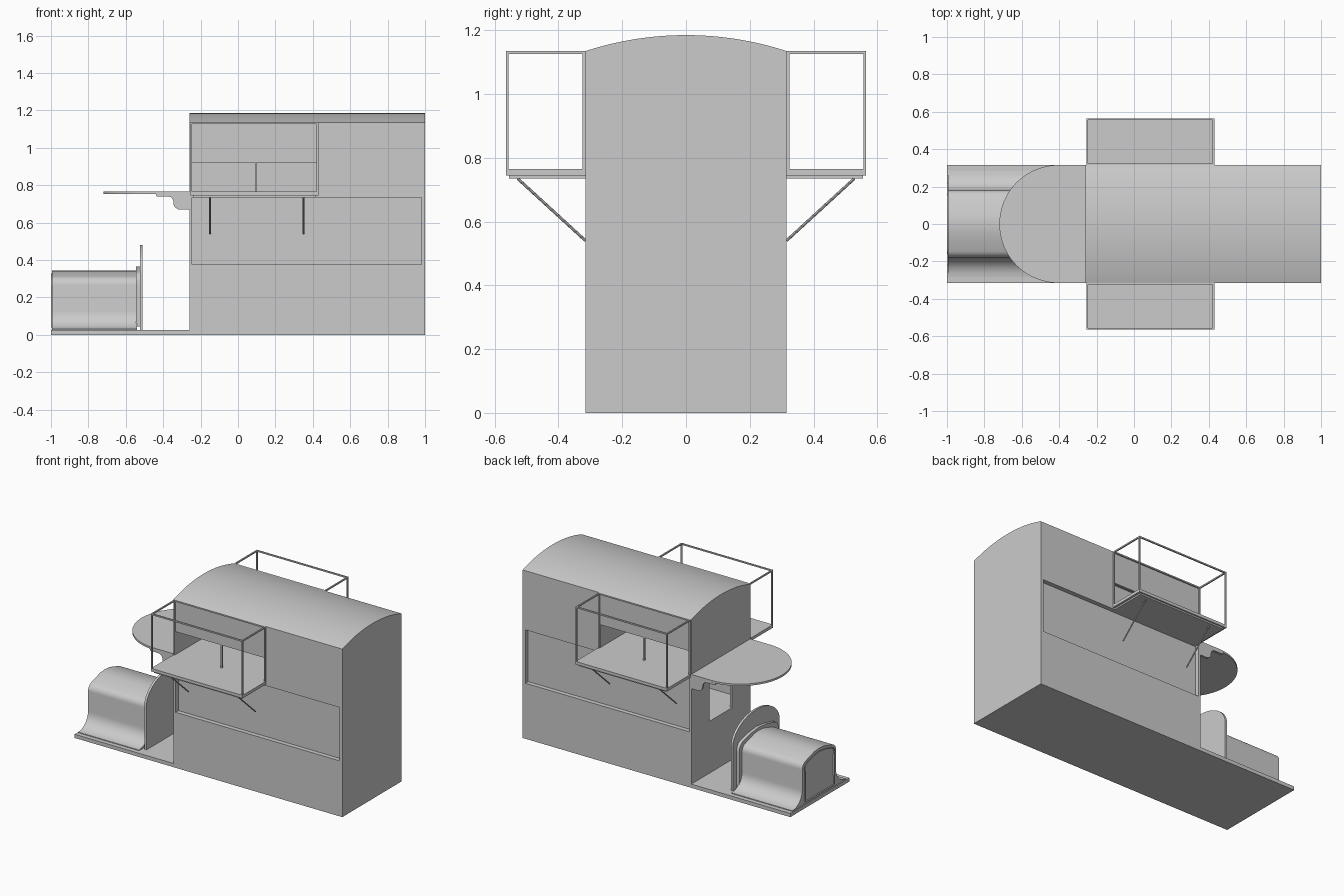
import bpy, bmesh, math
from mathutils import Vector

cube = bpy.data.objects.get("Cube")
if cube:
    bpy.data.objects.remove(cube, do_unlink=True)

grey = bpy.data.materials.new("plain_grey")
grey.use_nodes = True
colour = (0.6, 0.6, 0.6, 1)
grey.diffuse_color = colour
grey.node_tree.nodes["Principled BSDF"].inputs["Base Color"].default_value = colour


def finish(name, bm, smooth=False):
    bmesh.ops.recalc_face_normals(bm, faces=bm.faces)
    mesh = bpy.data.meshes.new(name)
    bm.to_mesh(mesh)
    bm.free()
    mesh.materials.append(grey)
    obj = bpy.data.objects.new(name, mesh)
    bpy.context.collection.objects.link(obj)
    if smooth:
        bpy.ops.object.select_all(action='DESELECT')
        obj.select_set(True)
        bpy.context.view_layer.objects.active = obj
        bpy.ops.object.shade_smooth_by_angle(angle=math.radians(35))
    return obj


def add_box(bm, x, y, z):
    corners = [[bm.verts.new((a, b, c)) for b, c in
                ((y[0], z[0]), (y[1], z[0]), (y[1], z[1]), (y[0], z[1]))] for a in x]
    bm.faces.new(corners[0])
    bm.faces.new(corners[1])
    for i in range(4):
        j = (i + 1) % 4
        bm.faces.new((corners[0][i], corners[0][j], corners[1][j], corners[1][i]))


def box(name, x, y, z):
    bm = bmesh.new()
    add_box(bm, x, y, z)
    return finish(name, bm)


def prism(name, points, axis, start, end, smooth=False, inset=0, depth=0):
    """Extrude a flat outline along an axis, optionally insetting the start cap."""
    bm = bmesh.new()

    def place(p, d):
        c = list(p)
        c.insert(axis, d)
        return bm.verts.new(c)
    a = [place(p, start) for p in points]
    b = [place(p, end) for p in points]
    cap = bm.faces.new(a)
    bm.faces.new(b)
    for i in range(len(a)):
        j = (i + 1) % len(a)
        bm.faces.new((a[i], a[j], b[j], b[i]))
    bmesh.ops.recalc_face_normals(bm, faces=bm.faces)
    if inset:
        bmesh.ops.inset_region(bm, faces=[cap], thickness=inset)
        shift = Vector((0, 0, 0))
        shift[axis] = depth
        bmesh.ops.translate(bm, verts=cap.verts, vec=shift)
    return finish(name, bm, smooth)


def rod(name, p, q, radius):
    p, q = Vector(p), Vector(q)
    bm = bmesh.new()
    bmesh.ops.create_cone(bm, cap_ends=True, segments=8, radius1=radius,
                          radius2=radius, depth=(q - p).length)
    turn = (q - p).to_track_quat('Z', 'Y').to_matrix().to_4x4()
    turn.translation = (p + q) / 2
    bmesh.ops.transform(bm, matrix=turn, verts=bm.verts)
    return finish(name, bm, True)


def arc(cx, cy, rx, ry, a, b, n=8):
    angles = [math.radians(a + (b - a) * i / n) for i in range(n + 1)]
    return [(cx + rx * math.cos(t), cy + ry * math.sin(t)) for t in angles]


def mirrored(half):
    """Close a half outline, listed from the bottom up, across its centre."""
    return half + [(-y, z) for y, z in reversed(half) if y > 0.0001]


W = 0.315
FRONT, INNER = -0.26, -0.245
SILL, DECK, FLOOR, EAVE = 0.375, 0.735, 0.765, 1.135

# Base and lower body
box("base_plate", (-1, FRONT), (-W, W), (0, 0.025))
box("lower_body", (FRONT, 1), (-W, W), (0, SILL))

# Middle storey with recessed side panels and a hollow front
box("middle_core", (0.3, 0.98), (-0.285, 0.285), (SILL, DECK))
box("middle_rear_wall", (0.98, 1), (-W, W), (SILL, DECK))
box("front_lintel", (FRONT, INNER), (-W, W), (0.69, DECK))
box("loft_floor", (FRONT, 1), (-W, W), (DECK, FLOOR))

# Upper storey
box("upper_rear_body", (0.42, 1), (-W, W), (FLOOR, EAVE))
box("upper_front_wall", (FRONT, INNER), (-W, W), (FLOOR, EAVE))
box("loft_partition", (INNER, 0.42), (-0.006, 0.006), (FLOOR, EAVE))

# Curved roof
radius = (W ** 2 + 0.05 ** 2) / 0.1
half_angle = math.degrees(math.asin(W / radius))
roof = arc(0, 1.185 - radius, radius, radius, 90 - half_angle, 90 + half_angle, 32)
prism("curved_roof", roof, 0, FRONT, 1, True)

# Round-ended canopy
canopy = [(FRONT, -W), (FRONT, W)] + arc(-0.405, 0, W, W, 90, 270, 40)
prism("front_canopy", canopy, 2, 0.753, 0.766, True)

# Scalloped bracket outline
bracket = [(FRONT, 0.755), (-0.44, 0.755), (-0.435, 0.74)]
bracket += arc(-0.375, 0.71, 0.03, 0.03, 90, 0, 6)
bracket += arc(-0.31, 0.705, 0.035, 0.035, 180, 270, 6) + [(FRONT, 0.67)]

for s, side in ((-1, "right"), (1, "left")):
    def span(a, b):
        return tuple(sorted((s * a, s * b)))

    # Walls, front pillar and opening post
    box(side + "_side_panel", (INNER, 0.3), span(0.273, 0.285), (SILL, DECK))
    box(side + "_front_pillar", (FRONT, INNER), span(0.12, W), (SILL, 0.69))
    box(side + "_upper_wall", (INNER, 0.42), span(0.3, W), (0.92, EAVE))
    box(side + "_opening_post", (0.09, 0.1), span(0.303, W), (FLOOR, 0.92))
    prism(side + "_canopy_bracket", bracket, 1, s * 0.3, s * W, True)

    # Balcony floor with a lower tray
    box(side + "_balcony_floor", (-0.255, 0.43), span(W, 0.565), (0.745, FLOOR))
    box(side + "_balcony_tray", (-0.24, 0.415), span(W, 0.555), (DECK, 0.745))

    # Balcony open frame
    bm = bmesh.new()
    t = 0.009
    xs = ((-0.255, -0.255 + t), (0.43 - t, 0.43))
    ys = (span(W, W + t), span(0.565 - t, 0.565))
    for x in xs:
        for y in ys:
            add_box(bm, x, y, (FLOOR, EAVE))
        add_box(bm, x, span(W, 0.565), (EAVE - t, EAVE))
    for y in ys:
        add_box(bm, (-0.255, 0.43), y, (EAVE - t, EAVE))
    finish(side + "_balcony_frame", bm)

    # Diagonal struts
    for label, x in (("front", -0.15), ("rear", 0.35)):
        rod(f"{side}_{label}_strut", (x, s * 0.528, DECK), (x, s * W, 0.54), 0.0045)

# Hood with flared skirts and an inset nose
flare = [(0.285, 0.025)] + arc(0.285, 0.13, 0.105, 0.1, 270, 180, 8)
shoulder = arc(0.13, 0.265, 0.05, 0.05, 0, 70, 6)
crown = [(0.1, 0.326), (0.05, 0.341), (0, 0.345)]
prism("hood", mirrored(flare + shoulder + crown), 0, -0.995, -0.54, True)
nose = [(0.155, 0.04), (0.155, 0.25)] + arc(0.125, 0.26, 0.035, 0.04, 0, 70, 5)
nose += [(0.07, 0.318), (0, 0.327)]
prism("hood_nose", mirrored(nose), 0, -1, -0.98, True, 0.012, 0.012)

# Flange and dashboard plate behind the hood
flange = [(0.21, 0.045), (0.21, 0.26)] + arc(0.15, 0.28, 0.06, 0.06, 0, 70, 6)
flange += [(0.08, 0.357), (0, 0.366)]
prism("hood_flange", mirrored(flange), 0, -0.545, -0.525, True)
dash = [(0.25, 0.025), (0.25, 0.32)] + arc(0, 0.32, 0.25, 0.16, 0, 90, 14)[1:]
prism("dashboard_plate", mirrored(dash), 0, -0.525, -0.51, True)
